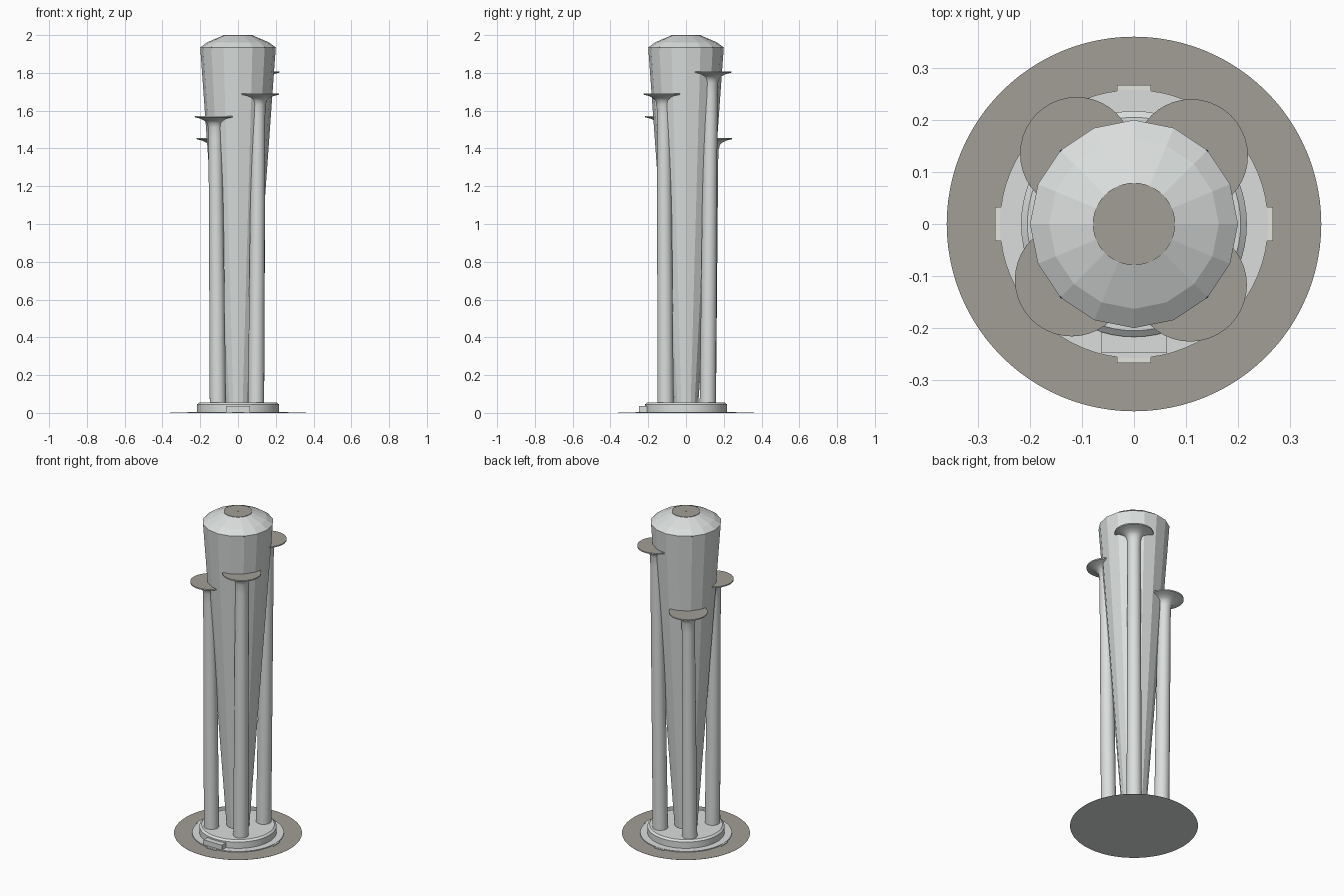
import bpy, bmesh, math
from mathutils import Vector

if "Cube" in bpy.data.objects:
    bpy.data.objects.remove(bpy.data.objects["Cube"])


def material(name, rgb):
    m = bpy.data.materials.new(name)
    m.diffuse_color = (*rgb, 1)
    m.use_nodes = True
    m.node_tree.nodes["Principled BSDF"].inputs["Base Color"].default_value = m.diffuse_color
    return m


WHITE = material("pale_grey", (0.70, 0.73, 0.72))
BROWN = material("warm_grey", (0.36, 0.345, 0.31))
PAD = material("pale_cream", (0.78, 0.78, 0.72))
DARK = material("dark_grey", (0.12, 0.12, 0.12))


def finish(name, bm, mats, rule=None, smooth=False):
    bmesh.ops.recalc_face_normals(bm, faces=bm.faces)
    if rule:
        for f in bm.faces:
            f.material_index = rule(f)
    me = bpy.data.meshes.new(name)
    bm.to_mesh(me)
    bm.free()
    for m in mats:
        me.materials.append(m)
    ob = bpy.data.objects.new(name, me)
    bpy.context.collection.objects.link(ob)
    if smooth:
        bpy.ops.object.select_all(action='DESELECT')
        ob.select_set(True)
        bpy.context.view_layer.objects.active = ob
        bpy.ops.object.shade_smooth_by_angle(angle=math.radians(35))
    return ob


def lathe(name, profile, sides, mats, rule=None, smooth=False, path=lambda z: (0, 0)):
    """Stack rings of (radius, z), centred on path(z), closed by caps."""
    bm = bmesh.new()
    rings = []
    for r, z in profile:
        cx, cy = path(z)
        rings.append([bm.verts.new((cx + r * math.cos(2 * math.pi * i / sides),
                                    cy + r * math.sin(2 * math.pi * i / sides), z))
                      for i in range(sides)])
    for a, b in zip(rings, rings[1:]):
        for i in range(sides):
            j = (i + 1) % sides
            bm.faces.new((a[i], a[j], b[j], b[i]))
    bm.faces.new(rings[0][::-1])
    bm.faces.new(rings[-1])
    return finish(name, bm, mats, rule, smooth)


def box(name, lo, hi, mat):
    bm = bmesh.new()
    bmesh.ops.create_cube(bm, size=1)
    lo, hi = Vector(lo), Vector(hi)
    for v in bm.verts:
        v.co = (lo + hi) / 2 + v.co * (hi - lo)
    return finish(name, bm, [mat])


def top_only(f):
    return 1 if f.normal.z > 0.9 else 0


# Ground disc, thin plate and stepped plinth
lathe("ground_disc", [(0.36, 0), (0.36, 0.001)], 96, [WHITE, BROWN], top_only)
lathe("base_plate", [(0.258, 0.001), (0.258, 0.006)], 64, [WHITE], smooth=True)
lathe("plinth", [(0.217, 0.006), (0.217, 0.045), (0.205, 0.055)], 64, [WHITE], smooth=True)

# Front step and four small pads around the plate
box("front_step", (-0.063, -0.248, 0.002), (0.063, -0.2, 0.036), WHITE)
for name, dx, dy in (("right", 1, 0), ("left", -1, 0), ("back", 0, 1), ("front", 0, -1)):
    cx, cy = dx * 0.257, dy * 0.257
    hx, hy = (0.01, 0.033) if dx else (0.033, 0.01)
    box(name + "_pad", (cx - hx, cy - hy, 0.001), (cx + hx, cy + hy, 0.005), PAD)

# Faceted tapering trunk and domed cap
lathe("trunk", [(0.065, 0.05), (0.2, 1.935)], 16, [WHITE])
lathe("cap", [(0.2, 1.935), (0.163, 1.962), (0.078, 1.998)], 16, [WHITE])
lathe("cap_disc", [(0.079, 1.997), (0.079, 2.0)], 48, [WHITE, BROWN], top_only)

# Leaning columns flaring into discs: base xy, disc xy, disc height
COLUMNS = {
    "front_right": ((0.095, -0.108), (0.108, -0.117), 1.692),
    "front_left": ((-0.106, -0.108), (-0.12, -0.107), 1.572),
    "back_left": ((-0.106, 0.115), (-0.11, 0.135), 1.456),
    "back_right": ((0.095, 0.115), (0.11, 0.131), 1.808),
}
for name, (a, b, h) in COLUMNS.items():
    def path(z, a=a, b=b, h=h):
        t = z / h
        return a[0] + (b[0] - a[0]) * t, a[1] + (b[1] - a[1]) * t
    profile = [(0.043, 0.05), (0.037, h - 0.12), (0.039, h - 0.06), (0.045, h - 0.038),
               (0.058, h - 0.025), (0.08, h - 0.014), (0.109, h - 0.007), (0.109, h)]
    lathe(name + "_column", profile, 40, [WHITE, BROWN], top_only, True, path)

# Tiny studs on the cap disc and rim
for i, (x, z) in enumerate([(0.053, 1.998), (0.14, 1.934)]):
    for j, (sx, sy) in enumerate([(1, 1), (-1, 1), (-1, -1), (1, -1)]):
        lathe(f"stud_{i}_{j}", [(0.003, z - 0.004), (0.003, z + 0.002)], 8, [DARK],
              path=lambda _, c=(sx * x, sy * x): c)
lathe("centre_stud", [(0.005, 1.995), (0.005, 2.0005)], 12, [BROWN])
